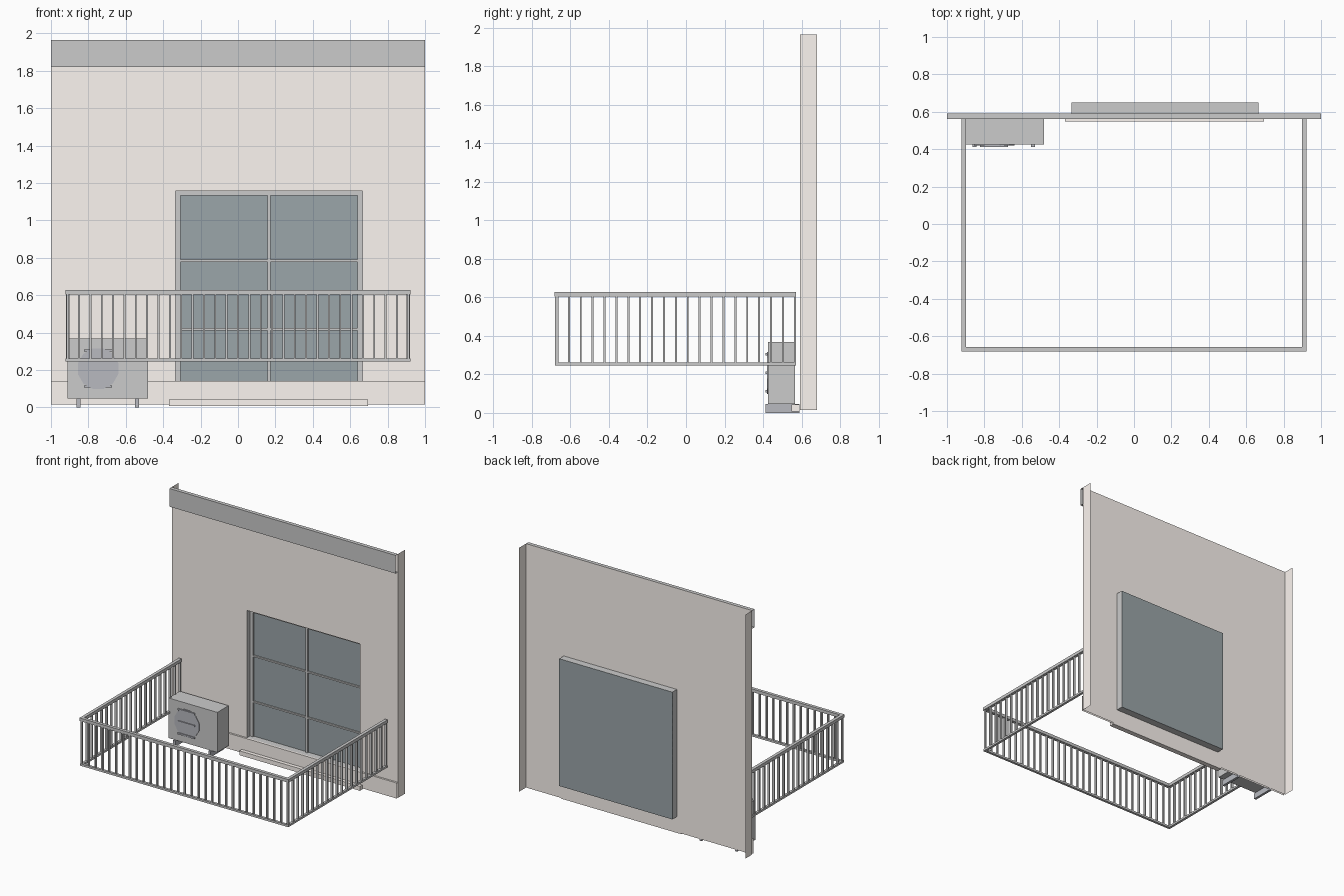
import bpy, bmesh

if "Cube" in bpy.data.objects:
    bpy.data.objects.remove(bpy.data.objects["Cube"])


def material(name, rgb):
    m = bpy.data.materials.new(name)
    m.diffuse_color = (*rgb, 1)
    m.use_nodes = True
    m.node_tree.nodes["Principled BSDF"].inputs["Base Color"].default_value = m.diffuse_color
    return m


PLASTER = material("plaster", (0.98, 0.92, 0.88))
GLASS = material("dark_glass", (0.33, 0.38, 0.40))
DARK = material("dark_grey", (0.48, 0.49, 0.53))


def finish(bm, name, mat=None):
    me = bpy.data.meshes.new(name)
    bm.to_mesh(me)
    bm.free()
    ob = bpy.data.objects.new(name, me)
    bpy.context.collection.objects.link(ob)
    if mat:
        me.materials.append(mat)
    return ob


def add_box(bm, x, y, z):
    vs = bmesh.ops.create_cube(bm, size=1)["verts"]
    for v in vs:
        for i, (a, b) in enumerate((x, y, z)):
            v.co[i] = (a + b) / 2 + v.co[i] * (b - a)


def boxes(name, items, mat=None):
    bm = bmesh.new()
    for it in items:
        add_box(bm, *it)
    return finish(bm, name, mat)


def sheet(name, profile, x0, x1, mat=None):
    """Open (y, z) profile swept along x as a thin surface."""
    bm = bmesh.new()
    rows = [[bm.verts.new((x, y, z)) for x in (x0, x1)] for y, z in profile]
    for a, b in zip(rows, rows[1:]):
        bm.faces.new((a[0], a[1], b[1], b[0]))
    return finish(bm, name, mat)


WALL_Y, BACK_Y = 0.592, 0.68
Z0, Z1 = 0.016, 1.965
WX0, WX1, WZ0, WZ1 = -0.334, 0.666, 0.14, 1.157   # window opening
PANE_Y = 0.65

# Wall sheet with window opening and returned sides
bm = bmesh.new()
xs, zs = (-1, WX0, WX1, 1), (Z0, WZ0, WZ1, Z1)
grid = [[bm.verts.new((x, WALL_Y, z)) for x in xs] for z in zs]
for j in range(3):
    for i in range(3):
        if (i, j) != (1, 1):
            bm.faces.new((grid[j][i], grid[j][i + 1], grid[j + 1][i + 1], grid[j + 1][i]))
for i in (0, 3):
    col = [grid[j][i] for j in range(4)]
    back = [bm.verts.new((v.co.x, BACK_Y, v.co.z)) for v in col]
    for k in range(3):
        f = (col[k], back[k], back[k + 1], col[k + 1])
        bm.faces.new(f if i else f[::-1])
finish(bm, "wall", PLASTER)

# Top band and baseboard, open at the ends
sheet("top_band", [(WALL_Y, 1.82), (0.562, 1.82), (0.562, Z1), (WALL_Y, Z1)], -1, 1)
sheet("baseboard", [(0.577, Z0), (0.577, WZ0), (WALL_Y, WZ0)], -1, 1, PLASTER)
boxes("door_sill", [((-0.37, 0.695), (0.547, 0.588), (0.008, 0.043))], PLASTER)

# Window recess: four reveals
bm = bmesh.new()
loop = [(WX0, WZ0), (WX1, WZ0), (WX1, WZ1), (WX0, WZ1)]
front = [bm.verts.new((x, WALL_Y, z)) for x, z in loop]
rear = [bm.verts.new((x, PANE_Y, z)) for x, z in loop]
for k in range(4):
    n = (k + 1) % 4
    bm.faces.new((front[k], front[n], rear[n], rear[k]))
finish(bm, "window_reveal")

# Glass, frame and glazing bars
boxes("window_glass", [((WX0, WX1), (PANE_Y - 0.008, PANE_Y), (WZ0, WZ1))], GLASS)
fy = (0.628, PANE_Y - 0.008)
boxes("window_frame", [
    ((WX0, WX0 + 0.026), fy, (WZ0, WZ1)),
    ((WX1 - 0.026, WX1), fy, (WZ0, WZ1)),
    ((WX0 + 0.026, WX1 - 0.026), fy, (WZ1 - 0.025, WZ1)),
    ((0.158, 0.173), fy, (WZ0, WZ1 - 0.025)),
    ((WX0 + 0.026, WX1 - 0.026), (0.632, fy[1]), (0.778, 0.79)),
    ((WX0 + 0.026, WX1 - 0.026), (0.632, fy[1]), (0.412, 0.424)),
])

# Balcony rails on three sides
RX, RY, RB = 0.911, -0.67, 0.571


def rails(name, w, z):
    h = w / 2
    boxes(name, [((-RX - h, RX + h), (RY - h, RY + h), z)] +
          [((s * RX - h, s * RX + h), (RY + h, RB), z) for s in (-1, 1)])


rails("top_rail", 0.025, (0.603, 0.628))
rails("bottom_rail", 0.02, (0.246, 0.262))

# Balusters: flat bars standing across the rail
bz = (0.262, 0.603)
bars = []
for i in range(31):
    x = -RX + 2 * RX * i / 30
    bars.append(((x - 0.005, x + 0.005), (RY - 0.009, RY + 0.009), bz))
for i in range(1, 21):
    y = RY + (RB - 0.006 - RY) * i / 20
    for s in (-1, 1):
        bars.append(((s * RX - 0.009, s * RX + 0.009), (y - 0.005, y + 0.005), bz))
boxes("balusters", bars)

# Air conditioner: case, fan, grille bars, feet
AY = 0.425
boxes("cooler_case", [((-0.912, -0.48), (AY, 0.567), (0.047, 0.367))])
bpy.ops.mesh.primitive_cylinder_add(vertices=12, radius=0.112, depth=0.006,
                                    location=(-0.748, AY - 0.002, 0.207),
                                    rotation=(1.5707963, 0, 0))
fan = bpy.context.object
fan.name = "cooler_fan"
fan.rotation_euler.y = 0.2617994
fan.data.materials.append(DARK)
boxes("cooler_grille", [((-0.823, -0.674), (0.412, AY - 0.003), (z - 0.006, z + 0.006))
                        for z in (0.112, 0.208, 0.304)], DARK)
boxes("cooler_feet", [((x - 0.01, x + 0.01), (0.412, 0.588), (0, 0.047))
                      for x in (-0.853, -0.54)], DARK)
